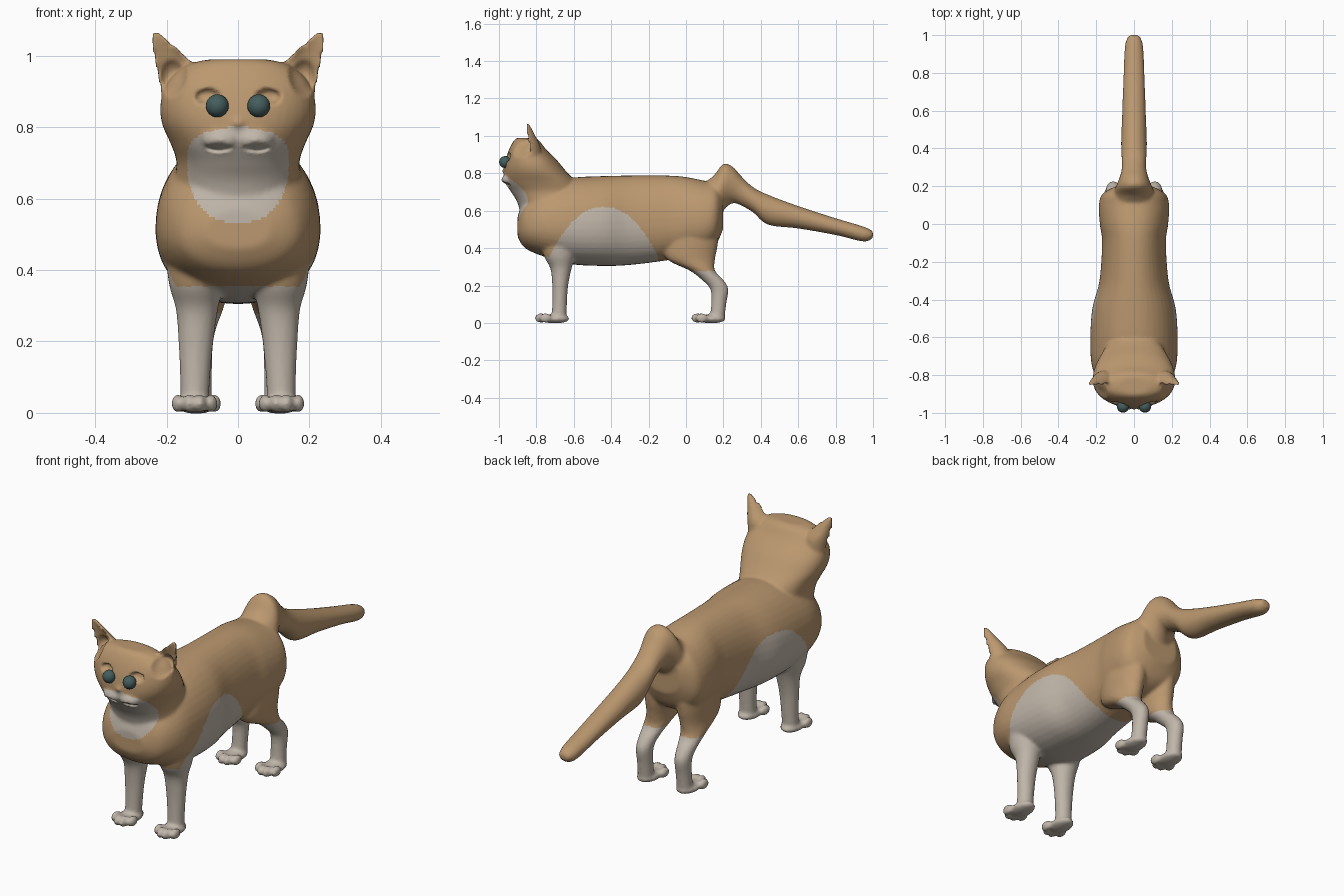
import bpy, bmesh, math
from mathutils import Matrix, Vector

cube = bpy.data.objects.get("Cube")
if cube:
    bpy.data.objects.remove(cube, do_unlink=True)


def material(name, rgb, rough=0.7):
    m = bpy.data.materials.new(name)
    m.use_nodes = True
    m.diffuse_color = (*rgb, 1)
    bsdf = next(n for n in m.node_tree.nodes if n.type == 'BSDF_PRINCIPLED')
    bsdf.inputs["Base Color"].default_value = (*rgb, 1)
    bsdf.inputs["Roughness"].default_value = rough
    return m


tan = material("tan fur", (0.50, 0.315, 0.16))
cream = material("cream fur", (0.53, 0.47, 0.40))
teal = material("teal eye", (0.06, 0.11, 0.11), 0.4)


def resample(rows, steps=6):
    """Catmull-Rom interpolation between cross-section rows."""
    out = []
    for i in range(len(rows) - 1):
        p = [Vector(rows[min(max(i + k, 0), len(rows) - 1)]) for k in (-1, 0, 1, 2)]
        for s in range(steps):
            t = s / steps
            out.append(0.5 * (2 * p[1] + (p[2] - p[0]) * t
                              + (2 * p[0] - 5 * p[1] + 4 * p[2] - p[3]) * t * t
                              + (3 * p[1] - p[0] - 3 * p[2] + p[3]) * t ** 3))
    return out + [Vector(rows[-1])]


def loft(bm, axis, rows, power=2.0, pear=0.0, cup=False, sides=40):
    """Rows: position along axis, low, high, x centre, half width."""
    rings = []
    for a, lo, hi, xc, w in resample(rows):
        ring = []
        for i in range(sides):
            t = math.tau * i / sides
            c, s = math.cos(t), math.sin(t)
            u = math.copysign(abs(c) ** (2 / power), c) * (1 - pear * s)
            v = math.copysign(abs(s) ** (2 / power), s)
            if cup and v < 0:
                v *= -0.3
            x, b = xc + w * u, (lo + hi) / 2 + (hi - lo) / 2 * v
            ring.append(bm.verts.new((x, a, b) if axis == 'y' else (x, b, a)))
        rings.append(ring)
    faces = [bm.faces.new(rings[0]), bm.faces.new(rings[-1][::-1])]
    for r0, r1 in zip(rings, rings[1:]):
        for i in range(sides):
            j = (i + 1) % sides
            faces.append(bm.faces.new((r0[j], r0[i], r1[i], r1[j])))
    bmesh.ops.recalc_face_normals(bm, faces=faces)


def ball(bm, centre, radii):
    m = Matrix.Translation(centre) @ Matrix.Diagonal((*radii, 1))
    bmesh.ops.create_uvsphere(bm, u_segments=24, v_segments=16, radius=1, matrix=m)


def mirrored(rows, side):
    return [(a, lo, hi, x * side, w) for a, lo, hi, x, w in rows]


bm = bmesh.new()

# Torso
loft(bm, 'y', [(-0.90, 0.46, 0.57, 0, 0.09), (-0.86, 0.40, 0.67, 0, 0.17),
               (-0.76, 0.355, 0.74, 0, 0.22), (-0.62, 0.315, 0.775, 0, 0.23),
               (-0.45, 0.305, 0.785, 0, 0.22), (-0.30, 0.31, 0.788, 0, 0.182),
               (-0.10, 0.335, 0.788, 0, 0.168), (0.0, 0.355, 0.78, 0, 0.18),
               (0.10, 0.38, 0.76, 0, 0.185), (0.16, 0.42, 0.75, 0, 0.165),
               (0.198, 0.50, 0.71, 0, 0.10)], power=2.2, pear=0.1)
# Tail with raised root
loft(bm, 'y', [(0.10, 0.75, 0.50, 0, 0.14), (0.15, 0.79, 0.50, 0, 0.115),
               (0.20, 0.85, 0.60, 0, 0.095), (0.25, 0.835, 0.64, 0, 0.075),
               (0.30, 0.78, 0.625, 0, 0.064), (0.36, 0.725, 0.59, 0, 0.066),
               (0.44, 0.685, 0.525, 0, 0.068), (0.60, 0.625, 0.505, 0, 0.062),
               (0.80, 0.56, 0.47, 0, 0.055), (0.95, 0.515, 0.435, 0, 0.047),
               (1.0, 0.49, 0.455, 0, 0.025)])
# Head and neck
loft(bm, 'z', [(0.54, -0.875, -0.50, 0, 0.19), (0.64, -0.90, -0.53, 0, 0.18),
               (0.70, -0.935, -0.555, 0, 0.172), (0.75, -0.965, -0.585, 0, 0.187),
               (0.81, -0.973, -0.64, 0, 0.213), (0.87, -0.965, -0.69, 0, 0.217),
               (0.93, -0.945, -0.75, 0, 0.195), (0.975, -0.92, -0.785, 0, 0.14),
               (0.99, -0.90, -0.81, 0, 0.08)], power=2.2)
ball(bm, (0, -0.965, 0.812), (0.022, 0.02, 0.014))

for s in (1, -1):
    # Ear and muzzle
    loft(bm, 'z', mirrored([(0.87, -0.90, -0.77, 0.15, 0.062), (0.95, -0.91, -0.78, 0.165, 0.062),
                            (1.0, -0.90, -0.805, 0.192, 0.045), (1.04, -0.89, -0.825, 0.216, 0.026),
                            (1.068, -0.875, -0.84, 0.232, 0.011)], s), cup=True)
    ball(bm, (s * 0.045, -0.945, 0.765), (0.055, 0.042, 0.032))
    # Front leg
    loft(bm, 'z', mirrored([(0.015, -0.72, -0.64, 0.122, 0.04), (0.10, -0.715, -0.637, 0.12, 0.042),
                            (0.20, -0.715, -0.63, 0.118, 0.049), (0.29, -0.725, -0.612, 0.115, 0.059),
                            (0.36, -0.76, -0.59, 0.118, 0.075), (0.46, -0.78, -0.56, 0.12, 0.085)], s))
    # Hind leg
    loft(bm, 'z', mirrored([(0.01, 0.125, 0.205, 0.112, 0.038), (0.10, 0.135, 0.215, 0.11, 0.037),
                            (0.18, 0.13, 0.226, 0.11, 0.039), (0.23, 0.085, 0.20, 0.108, 0.045),
                            (0.28, 0.02, 0.155, 0.103, 0.058), (0.34, -0.10, 0.155, 0.095, 0.068),
                            (0.42, -0.12, 0.17, 0.09, 0.078), (0.55, -0.10, 0.18, 0.09, 0.08)], s))
    # Paws with four toes each
    for x, y in ((0.122, -0.70), (0.112, 0.135)):
        ball(bm, (s * x, y, 0.022), (0.052, 0.078, 0.024))
        for k in (-1.5, -0.5, 0.5, 1.5):
            ball(bm, (s * x + k * 0.031, y - 0.078 + 0.012 * k * k, 0.026), (0.018, 0.034, 0.026))

mesh = bpy.data.meshes.new("cat_parts")
bm.to_mesh(mesh)
bm.free()
body = bpy.data.objects.new("cat_body", mesh)
bpy.context.collection.objects.link(body)

# Fuse the parts into one soft skin
remesh = body.modifiers.new("fuse", 'REMESH')
remesh.mode = 'VOXEL'
remesh.voxel_size = 0.0085
smooth = body.modifiers.new("soften", 'SMOOTH')
smooth.factor = 0.5
smooth.iterations = 5
bpy.context.view_layer.update()
skin = bpy.data.meshes.new_from_object(body.evaluated_get(bpy.context.evaluated_depsgraph_get()))
body.modifiers.clear()
body.data = skin
skin.name = "cat_skin"
bpy.data.meshes.remove(mesh)

# Eye sockets, ear hollows and mouth corners: centre, radii, depth
dents = [((0.085, -0.95, 0.886), (0.036, 0.07, 0.024), 0.028),
         ((0.185, -0.89, 0.945), (0.045, 0.08, 0.06), 0.03),
         ((0.055, -0.97, 0.742), (0.04, 0.06, 0.013), 0.018)]
for v in skin.vertices:
    push = 0
    for c, r, depth in dents:
        d = sum(((p - q) / k) ** 2 for p, q, k in zip((abs(v.co.x), v.co.y, v.co.z), c, r))
        push += depth * max(0, 1 - d * d)
    v.co.y += push


def is_cream(p):
    """Belly patch, stockings and bib."""
    x, y, z = abs(p.x), p.y, p.z
    if z < 0.28 or (z < 0.355 and y < -0.18):
        return True
    patch = 0.355 + 0.265 * (1 - abs((y + 0.44) / 0.29) ** 2.2)
    if abs(y + 0.44) < 0.29 and z < patch:
        return True
    if y > -0.78 or not 0.53 < z < 0.80:
        return False
    if z > 0.71:
        return x < 0.142 * (1 - ((z - 0.71) / 0.09) ** 3) ** 0.5
    return x < 0.142 * (1 - ((0.71 - z) / 0.18) ** 2.6) ** 0.5


skin.materials.clear()
skin.materials.append(tan)
skin.materials.append(cream)
for f in skin.polygons:
    f.use_smooth = True
    f.material_index = int(is_cream(f.center))

# Eyes
for name, s in (("left_eye", 1), ("right_eye", -1)):
    bm = bmesh.new()
    ball(bm, (s * 0.058, -0.967, 0.86), (0.032, 0.032, 0.032))
    me = bpy.data.meshes.new(name)
    bm.to_mesh(me)
    bm.free()
    me.materials.append(teal)
    for f in me.polygons:
        f.use_smooth = True
    bpy.context.collection.objects.link(bpy.data.objects.new(name, me))
